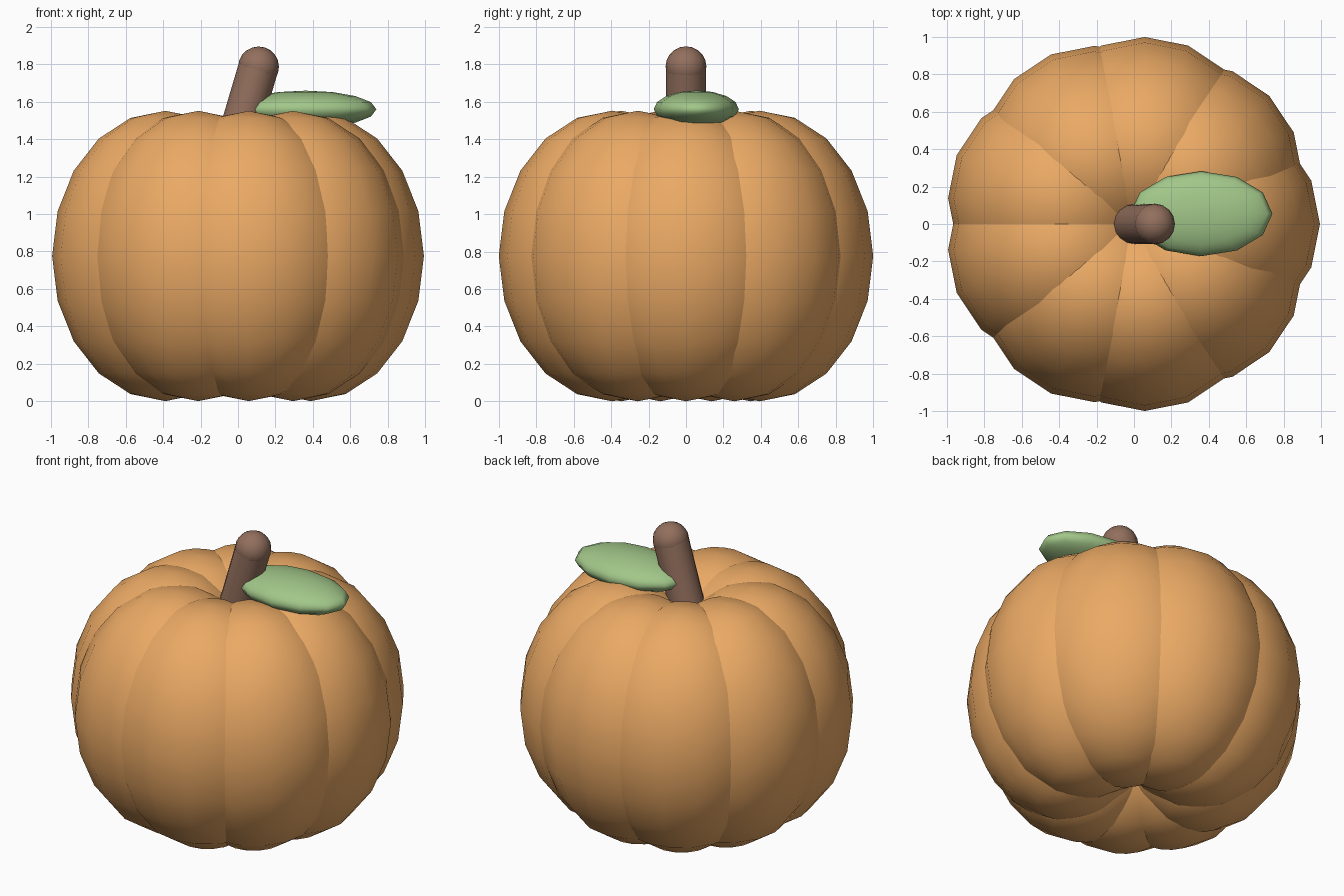
import bpy
from math import cos, sin, radians
from mathutils import Vector

if "Cube" in bpy.data.objects:
    bpy.data.objects.remove(bpy.data.objects["Cube"])


def material(name, rgb):
    m = bpy.data.materials.new(name)
    m.diffuse_color = (*rgb, 1)
    m.use_nodes = True
    m.node_tree.nodes["Principled BSDF"].inputs["Base Color"].default_value = m.diffuse_color
    return m


ORANGE = material("orange_skin", (0.83, 0.40, 0.13))
BROWN = material("brown_stem", (0.29, 0.16, 0.11))
GREEN = material("green_leaf", (0.36, 0.57, 0.25))


def finish(name, mat):
    ob = bpy.context.object
    ob.name = name
    ob.data.materials.append(mat)
    return ob


def ellipsoid(name, mat, loc, radii, segments, rings):
    bpy.ops.mesh.primitive_uv_sphere_add(segments=segments, ring_count=rings,
                                         radius=1, location=loc)
    ob = finish(name, mat)
    ob.scale = radii
    bpy.ops.object.shade_smooth()
    return ob


# Nine overlapping lobes around the core axis
AXIS_X = -0.012
for i in range(9):
    a = radians(40 * i)
    ellipsoid(f"pumpkin_lobe_{i + 1}", ORANGE,
              (AXIS_X + 0.4 * cos(a), 0.4 * sin(a), 0.776),
              (0.606, 0.606, 0.776), 16, 10)

# Leaning stem with a rounded tip
base, tip = Vector((AXIS_X, 0, 1.375)), Vector((0.11, 0, 1.787))
axis = tip - base
bpy.ops.mesh.primitive_cylinder_add(vertices=16, radius=0.107, depth=axis.length,
                                    location=(base + tip) / 2,
                                    rotation=axis.to_track_quat('Z', 'Y').to_euler())
finish("stem", BROWN)
bpy.ops.object.shade_smooth_by_angle(angle=radians(40))
ellipsoid("stem_tip", BROWN, tip, (0.109, 0.109, 0.109), 16, 10)

# Flattened leaf lying beside the stem
ellipsoid("leaf", GREEN, (0.36, 0.055, 1.56), (0.38, 0.227, 0.1), 12, 8)
